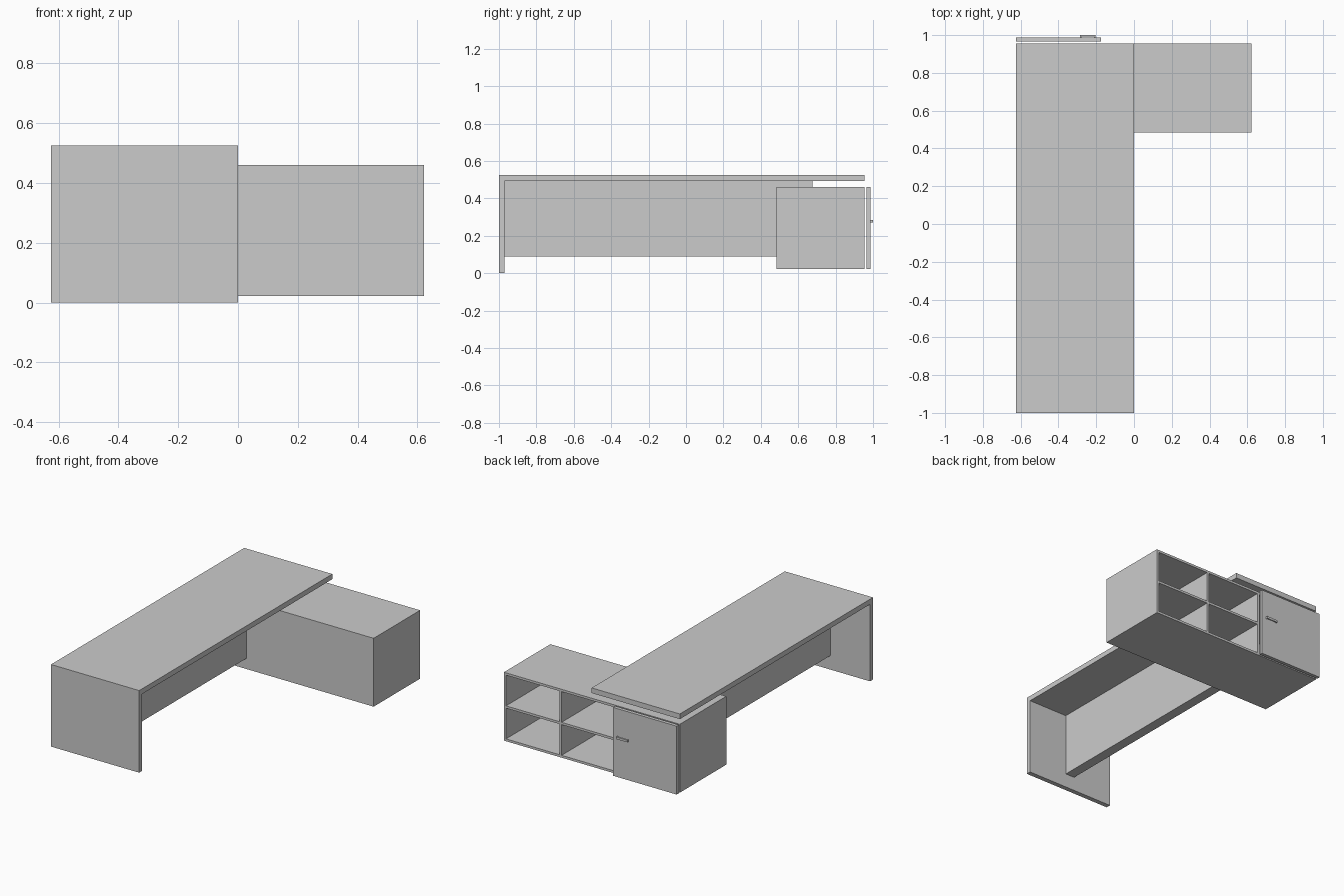
import bpy, bmesh
from mathutils import Vector

if "Cube" in bpy.data.objects:
    bpy.data.objects.remove(bpy.data.objects["Cube"])


def make_object(name, bm):
    bmesh.ops.recalc_face_normals(bm, faces=bm.faces[:])
    mesh = bpy.data.meshes.new(name)
    bm.to_mesh(mesh)
    bm.free()
    obj = bpy.data.objects.new(name, mesh)
    bpy.context.collection.objects.link(obj)
    return obj


def box(name, x, y, z):
    """Box from (min, max) ranges on each axis."""
    bm = bmesh.new()
    bmesh.ops.create_cube(bm, size=1)
    for v in bm.verts:
        v.co = Vector([(r[0] + r[1]) / 2 + c * (r[1] - r[0])
                       for r, c in zip((x, y, z), v.co)])
    return make_object(name, bm)


LEFT, RIGHT = -0.625, 0.622      # cabinet ends
FRONT, BACK = 0.485, 0.955       # cabinet depth
LOW, HIGH = 0.022, 0.46          # cabinet height
T = 0.015                        # board thickness

# Desktop and end leg: one L-shaped profile (y, z) extruded along x
profile = [(-1, 0), (-0.97, 0), (-0.97, 0.493), (0.955, 0.493),
           (0.955, 0.526), (-1, 0.526)]
bm = bmesh.new()
face = bm.faces.new([bm.verts.new((LEFT, y, z)) for y, z in profile])
ext = bmesh.ops.extrude_face_region(bm, geom=[face])
bmesh.ops.translate(bm, vec=(-LEFT, 0, 0),
                    verts=[g for g in ext["geom"] if isinstance(g, bmesh.types.BMVert)])
make_object("desktop_with_leg", bm)

# Central beam under the desktop, resting into the cabinet
box("modesty_panel", (-0.345, -0.28), (-0.97, 0.675), (0.09, 0.493))

# Cabinet shell, open towards the back
box("cabinet_bottom", (LEFT, RIGHT), (FRONT, BACK), (LOW, LOW + T))
box("cabinet_top", (LEFT, RIGHT), (FRONT, BACK), (HIGH - T, HIGH))
inner_z = (LOW + T, HIGH - T)
box("cabinet_left_side", (LEFT, LEFT + T), (FRONT, BACK), inner_z)
box("cabinet_right_side", (RIGHT - T, RIGHT), (FRONT, BACK), inner_z)
box("cabinet_closed_panel", (LEFT + T, RIGHT - T), (FRONT, FRONT + T), inner_z)

# Dividers and shelves of the open compartments
bay_start, middle = -0.18, 0.213
inner_y = (FRONT + T, BACK)
for name, x in (("door_divider", bay_start), ("shelf_divider", middle)):
    box(name, (x, x + T), inner_y, inner_z)
mid_z = (LOW + HIGH) / 2
for name, x0, x1 in (("inner_shelf", bay_start + T, middle),
                     ("outer_shelf", middle + T, RIGHT - T)):
    box(name, (x0, x1), inner_y, (mid_z - T / 2, mid_z + T / 2))

# Door standing slightly off the cabinet, with its handle
box("door", (LEFT, -0.175), (0.965, 0.987), (LOW, HIGH))
for i, x in enumerate((-0.285, -0.211)):
    box(f"handle_post_{i + 1}", (x, x + 0.006), (0.987, 0.993), (0.27, 0.284))
box("handle_bar", (-0.285, -0.205), (0.993, 1.0), (0.27, 0.284))
